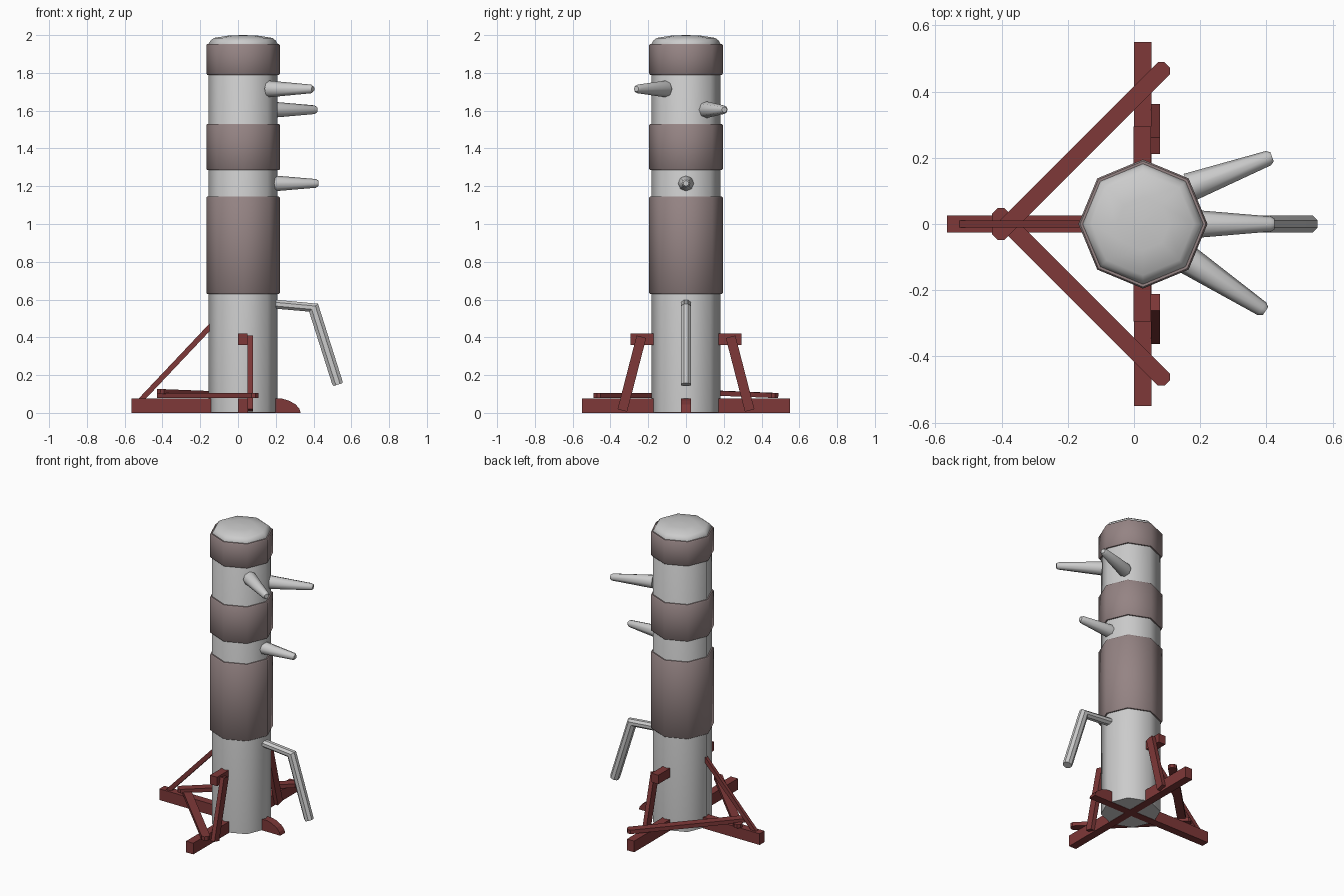
import bpy, bmesh
from math import cos, sin, pi, radians
from mathutils import Vector, Matrix

if "Cube" in bpy.data.objects:
    bpy.data.objects.remove(bpy.data.objects["Cube"])

CX = 0.027  # trunk axis


def material(name, rgb):
    m = bpy.data.materials.new(name)
    m.diffuse_color = (*rgb, 1)
    m.use_nodes = True
    m.node_tree.nodes["Principled BSDF"].inputs["Base Color"].default_value = m.diffuse_color
    return m


RED = material("red_wood", (0.21, 0.04, 0.04))
BROWN = material("padding", (0.30, 0.23, 0.23))


def finish(name, bm, mat=None, smooth=None):
    bmesh.ops.recalc_face_normals(bm, faces=bm.faces)
    me = bpy.data.meshes.new(name)
    bm.to_mesh(me)
    bm.free()
    if mat:
        me.materials.append(mat)
    if smooth:
        me.shade_smooth()
        me.set_sharp_from_angle(angle=radians(smooth))
    ob = bpy.data.objects.new(name, me)
    bpy.context.collection.objects.link(ob)
    return ob


def skin(bm, rings, cap=True):
    """Bridge consecutive rings of points, optionally closing the ends."""
    vs = [[bm.verts.new(p) for p in r] for r in rings]
    n = len(vs[0])
    for a, b in zip(vs, vs[1:]):
        for i in range(n):
            j = (i + 1) % n
            bm.faces.new((a[i], a[j], b[j], b[i]))
    if cap:
        bm.faces.new(vs[0])
        bm.faces.new(vs[-1])


def ring(center, u, v, r, n=8, phase=0.0):
    return [center + r * (cos(phase + 2 * pi * i / n) * u + sin(phase + 2 * pi * i / n) * v)
            for i in range(n)]


def lathe(name, profile, mat=None, cap=True):
    bm = bmesh.new()
    X, Y = Vector((1, 0, 0)), Vector((0, 1, 0))
    skin(bm, [ring(Vector((CX, 0, z)), X, Y, r) for r, z in profile], cap)
    return finish(name, bm, mat, 50)


def peg(name, start, end):
    a, b = Vector(start), Vector(end)
    d = (b - a).normalized()
    u = d.cross(Vector((0, 0, 1))).normalized()
    v = u.cross(d)
    bm = bmesh.new()
    skin(bm, [ring(a, u, v, 0.044), ring(b - 0.012 * d, u, v, 0.023), ring(b, u, v, 0.015)])
    return finish(name, bm, None, 50)


def bar(name, a, b, width, depth, side):
    """Rectangular bar from a to b; 'side' is the direction of its width."""
    a, b, side = Vector(a), Vector(b), Vector(side)
    d = (b - a).normalized()
    s = (side - side.dot(d) * d).normalized()
    t = d.cross(s)
    bm = bmesh.new()
    sec = [(-1, -1), (1, -1), (1, 1), (-1, 1)]
    skin(bm, [[p + i * s * width / 2 + j * t * depth / 2 for i, j in sec] for p in (a, b)])
    return finish(name, bm, RED)


def prism(name, outline, thickness, matrix):
    """Extrude a flat outline, centred on its thickness."""
    bm = bmesh.new()
    skin(bm, [[(x, y, h) for x, y in outline] for h in (-thickness / 2, thickness / 2)])
    bm.transform(matrix)
    return finish(name, bm, RED)


# Octagonal trunk with a shallow domed top
lathe("trunk", [(0.182, 0.002), (0.182, 1.955), (0.172, 1.972), (0.155, 1.985),
                (0.08, 1.997), (0.006, 2.0)])

# Padding bands
for name, lo, hi in (("lower_pad", 0.63, 1.145), ("middle_pad", 1.285, 1.53), ("upper_pad", 1.79, 1.953)):
    lathe(name, [(0.178, lo), (0.19, lo), (0.195, lo + 0.006), (0.195, hi - 0.006),
                 (0.19, hi), (0.178, hi)], BROWN, cap=False)

# Tapered arms
peg("front_arm", (0.165, -0.11, 1.715), (0.397, -0.263, 1.715))
peg("rear_arm", (0.165, 0.11, 1.605), (0.417, 0.203, 1.605))
peg("middle_arm", (0.165, 0, 1.215), (0.425, 0, 1.215))

# Bent leg
Y = Vector((0, 1, 0))
bm = bmesh.new()
leg = [((0.15, 0, 0.58), (0, 0, 1), 0.026), ((0.40, 0, 0.557), (0.75, 0, 0.66), 0.034),
       ((0.525, 0, 0.163), (0.94, 0, 0.33), 0.031), ((0.53, 0, 0.15), (0.94, 0, 0.33), 0.028)]
rings = []
for c, u, r in leg:
    pts = ring(Vector(c), Vector(u), Y, r, 8, pi / 8)
    for p in pts:
        p.y *= 0.026 / (r * cos(pi / 8))
    rings.append(pts)
skin(bm, rings)
finish("leg", bm, None, 40)

# Base beams: long one with a rounded toe, and the cross beam
XZ = Matrix.Rotation(pi / 2, 4, 'X')
prism("long_foot", [(-0.565, 0), (0.332, 0), (0.325, 0.022), (0.305, 0.045), (0.27, 0.065),
                    (0.235, 0.075), (-0.565, 0.075)], 0.052, XZ)
bar("cross_foot", (0.0265, -0.55, 0.0375), (0.0265, 0.55, 0.0375), 0.053, 0.075, (1, 0, 0))
bar("cross_rail", (0.025, -0.295, 0.39), (0.025, 0.295, 0.39), 0.052, 0.06, (1, 0, 0))

# Rear strut leaning into the trunk
bar("rear_strut", (-0.517, 0, 0.065), (-0.09, 0, 0.517), 0.022, 0.028, (0, 1, 0))

for s, tag in ((-1, "front"), (1, "back")):
    # Slanted side strut
    bar(tag + "_side_strut", (0.065, s * 0.337, 0.013), (0.065, s * 0.236, 0.403), 0.028, 0.052, (1, 0, 0))
    # Flat diagonal brace with chamfered ends, the back one resting on the front one
    a = Vector((-0.42, s * -0.04, 0.092 if s < 0 else 0.113))
    b = Vector((0.10, s * 0.48, 0.092))
    d = (b - a).normalized()
    w = Vector((0, 0, 1)).cross(d).normalized()
    L, h, c = (b - a).length / 2, 0.026, 0.014
    outline = [(-L, -h + c), (-L + c, -h), (L - c, -h), (L, -h + c),
               (L, h - c), (L - c, h), (-L + c, h), (-L, h - c)]
    m = Matrix((d, w, d.cross(w))).transposed().to_4x4()
    m.translation = (a + b) / 2
    prism(tag + "_brace", outline, 0.026, m)
